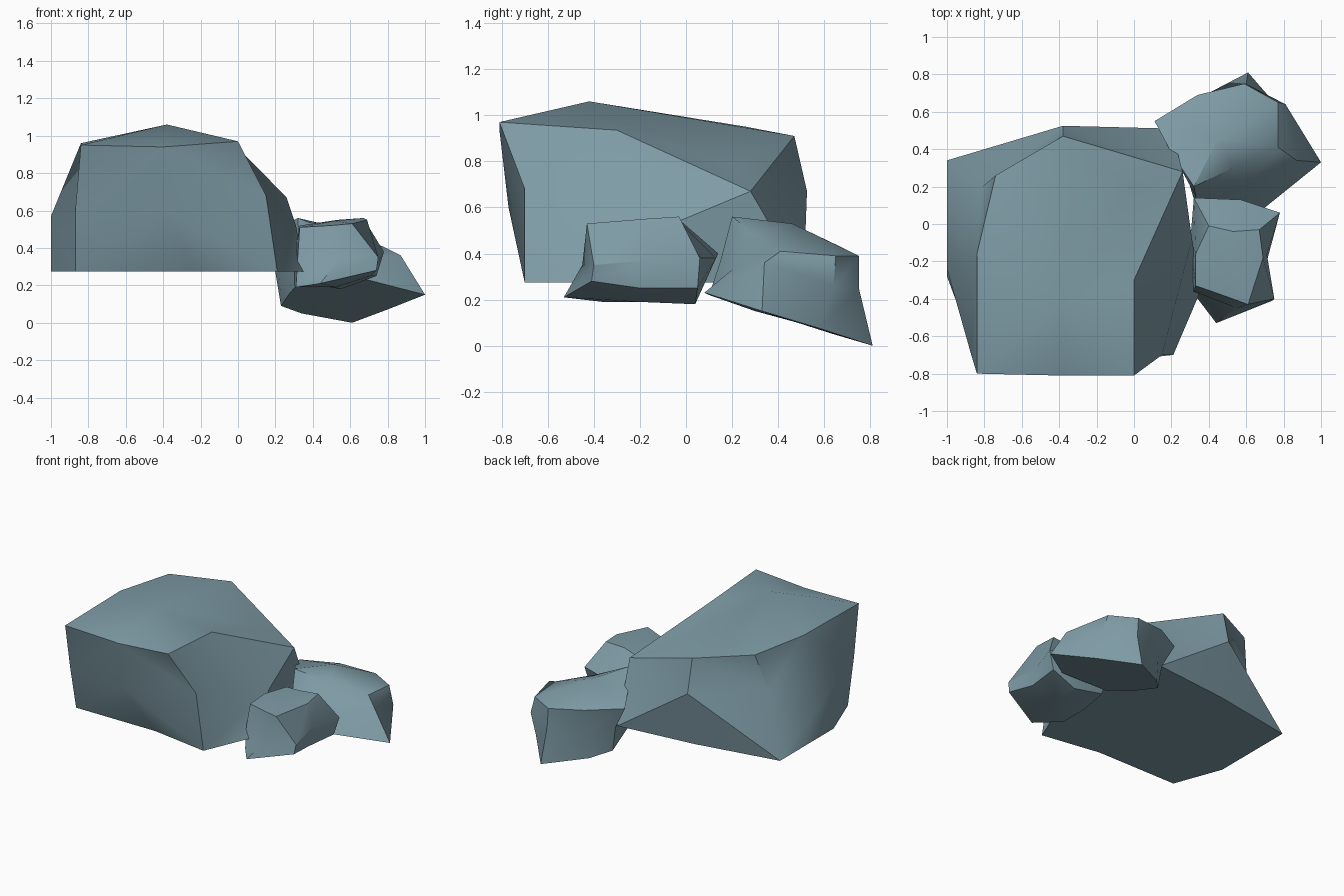
import bpy, bmesh, math

if "Cube" in bpy.data.objects:
    bpy.data.objects.remove(bpy.data.objects["Cube"])

stone = bpy.data.materials.new("blue_grey_stone")
stone.diffuse_color = (0.21, 0.33, 0.38, 1)
stone.use_nodes = True
stone.node_tree.nodes["Principled BSDF"].inputs["Base Color"].default_value = stone.diffuse_color


def rock(name, bottom, mid, top, base, peak, split=False, angle=30):
    """Eight-point rings stacked bottom to top, closed with a fan at each end.
    With split, diagonals run from each lower corner to the upper middle of a side."""
    bm = bmesh.new()
    rings = [[bm.verts.new(p) for p in ring] for ring in (bottom, mid, top)]
    low, high = bm.verts.new(base), bm.verts.new(peak)
    n = len(bottom)
    for i in range(n):
        j = (i + 1) % n
        for lo, hi in zip(rings, rings[1:]):
            if not split:
                faces = [(lo[i], lo[j], hi[j], hi[i])]
            elif i % 2 == 0:
                faces = [(lo[i], lo[j], hi[j]), (lo[i], hi[j], hi[i])]
            else:
                faces = [(lo[i], lo[j], hi[i]), (lo[j], hi[j], hi[i])]
            for f in faces:
                bm.faces.new(f)
        bm.faces.new((rings[2][i], rings[2][j], high))
        bm.faces.new((rings[0][j], rings[0][i], low))
    bmesh.ops.recalc_face_normals(bm, faces=bm.faces)
    me = bpy.data.meshes.new(name)
    bm.to_mesh(me)
    bm.free()
    me.materials.append(stone)
    ob = bpy.data.objects.new(name, me)
    bpy.context.collection.objects.link(ob)
    bpy.ops.object.select_all(action='DESELECT')
    ob.select_set(True)
    bpy.context.view_layer.objects.active = ob
    bpy.ops.object.shade_smooth_by_angle(angle=math.radians(angle))
    return ob


# Rings run: front left, front, front right, right, back right, back, back left, left

# Large boulder with a flat underside
Z = 0.275
rock("large_boulder",
     [(x, y, Z) for x, y in ((-.87, -.63), (-.23, -.63), (.21, -.7), (.355, -.36),
                             (.2, .51), (-.38, .45), (-1, .34), (-1, -.28))],
     [(-.87, -.7, .6), (-.4, -.77, .6), (.15, -.7, .68), (.31, -.08, .52),
      (.26, .28, .67), (-.38, .525, .67), (-.81, .2, .68), (-1, -.24, .57)],
     [(-.84, -.8, .95), (-.4, -.81, .94), (0, -.81, .97), (0, -.3, .935),
      (0, .2, .79), (-.38, .47, .91), (-.74, .26, .95), (-.84, -.16, .96)],
     (-.4, -.1, Z), (-.38, -.42, 1.06), split=True, angle=35)

# Small rock on the right
rock("small_rock",
     [(.31, -.36, .19), (.44, -.53, .21), (.74, -.41, .28), (.71, -.2, .25),
      (.74, .05, .25), (.55, .04, .18), (.32, .05, .22), (.3, -.15, .2)],
     [(.32, -.36, .36), (.55, -.45, .35), (.75, -.4, .35), (.71, -.16, .37),
      (.78, .06, .38), (.57, .13, .38), (.32, .14, .4), (.3, -.1, .36)],
     [(.33, -.33, .51), (.5, -.39, .52), (.61, -.43, .53), (.69, -.18, .55),
      (.67, -.03, .56), (.53, -.04, .55), (.4, -.01, .53), (.33, -.16, .52)],
     (.52, -.2, .19), (.52, -.2, .545))

# Medium rock at the back right, tilted down towards the back
rock("tilted_rock",
     [(.33, .1, .22), (.69, .08, .23), (1, .33, .15), (.81, .58, .075),
      (.61, .81, 0), (.34, .64, .05), (.23, .52, .09), (.27, .3, .15)],
     [(.33, .15, .37), (.6, .2, .33), (.87, .34, .36), (.81, .64, .26),
      (.6, .75, .25), (.36, .68, .22), (.2, .53, .27), (.22, .35, .3)],
     [(.32, .2, .56), (.53, .3, .48), (.77, .41, .41), (.77, .65, .39),
      (.59, .75, .39), (.34, .69, .42), (.11, .55, .44), (.2, .38, .5)],
     (.6, .42, .12), (.45, .46, .53))
